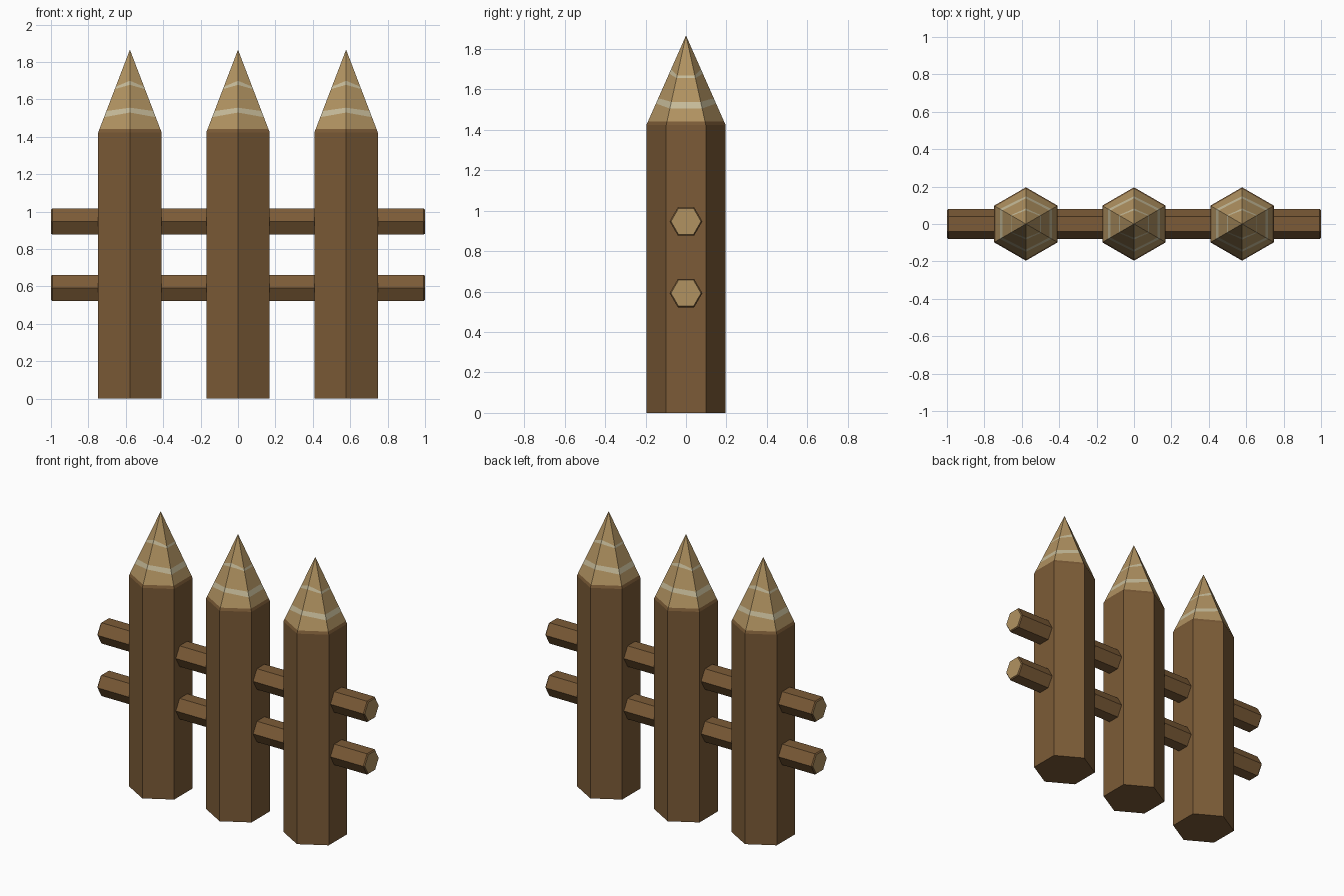
import bpy, bmesh
from math import cos, sin, pi

if "Cube" in bpy.data.objects:
    bpy.data.objects.remove(bpy.data.objects["Cube"])


def material(name, rgb):
    m = bpy.data.materials.new(name)
    m.diffuse_color = (*rgb, 1)
    m.use_nodes = True
    m.node_tree.nodes["Principled BSDF"].inputs["Base Color"].default_value = m.diffuse_color
    return m


BARK = material("bark", (0.20, 0.105, 0.038))
CUT = material("cut_wood", (0.44, 0.29, 0.12))
GRAIN = material("pale_grain", (0.57, 0.50, 0.32))


def loft(name, rings, slots, location, start_slot, end_slot):
    """Skin six-point rings; slots gives the material index of each band."""
    bm = bmesh.new()
    loops = [[bm.verts.new(p) for p in ring] for ring in rings]
    for a, b, slot in zip(loops, loops[1:], slots):
        for i in range(6):
            j = (i + 1) % 6
            bm.faces.new((a[i], a[j], b[j], b[i])).material_index = slot
    bm.faces.new(loops[0][::-1]).material_index = start_slot
    bm.faces.new(loops[-1]).material_index = end_slot
    bmesh.ops.remove_doubles(bm, verts=bm.verts, dist=0.0001)
    bmesh.ops.recalc_face_normals(bm, faces=bm.faces)
    mesh = bpy.data.meshes.new(name)
    bm.to_mesh(mesh)
    bm.free()
    for m in (BARK, CUT, GRAIN):
        mesh.materials.append(m)
    ob = bpy.data.objects.new(name, mesh)
    ob.location = location
    bpy.context.collection.objects.link(ob)


# Pointed post: corners face front and back
R, SHOULDER, TIP = 0.196, 1.423, 1.866


def post_ring(z_side, z_corner=None):
    pts = []
    for i in range(6):
        a = -pi / 2 + i * pi / 3
        z = z_side if z_corner is None or i % 3 else z_corner
        r = R * min(1, (TIP - z) / (TIP - SHOULDER))
        pts.append((r * cos(a), r * sin(a), z))
    return pts


post_rings = [post_ring(0), post_ring(SHOULDER), post_ring(1.441),
              post_ring(1.505, 1.53), post_ring(1.538, 1.556),
              post_ring(1.655, 1.678), post_ring(1.668, 1.70),
              post_ring(TIP - 0.002)]
for x, side in ((-0.578, "left"), (0, "middle"), (0.578, "right")):
    loft(f"{side}_post", post_rings, (0, 0, 1, 2, 1, 2, 1), (x, 0, 0), 0, 1)


# Cross rails: flat top and bottom, slightly chamfered pale ends
def rail_ring(x, r):
    return [(x, r * cos(i * pi / 3), r * sin(i * pi / 3)) for i in range(6)]


rail_rings = [rail_ring(-1, 0.074), rail_ring(-0.993, 0.081),
              rail_ring(0.993, 0.081), rail_ring(1, 0.074)]
for z, level in ((0.592, "lower"), (0.947, "upper")):
    loft(f"{level}_rail", rail_rings, (0, 0, 0), (0, 0, z), 1, 1)
